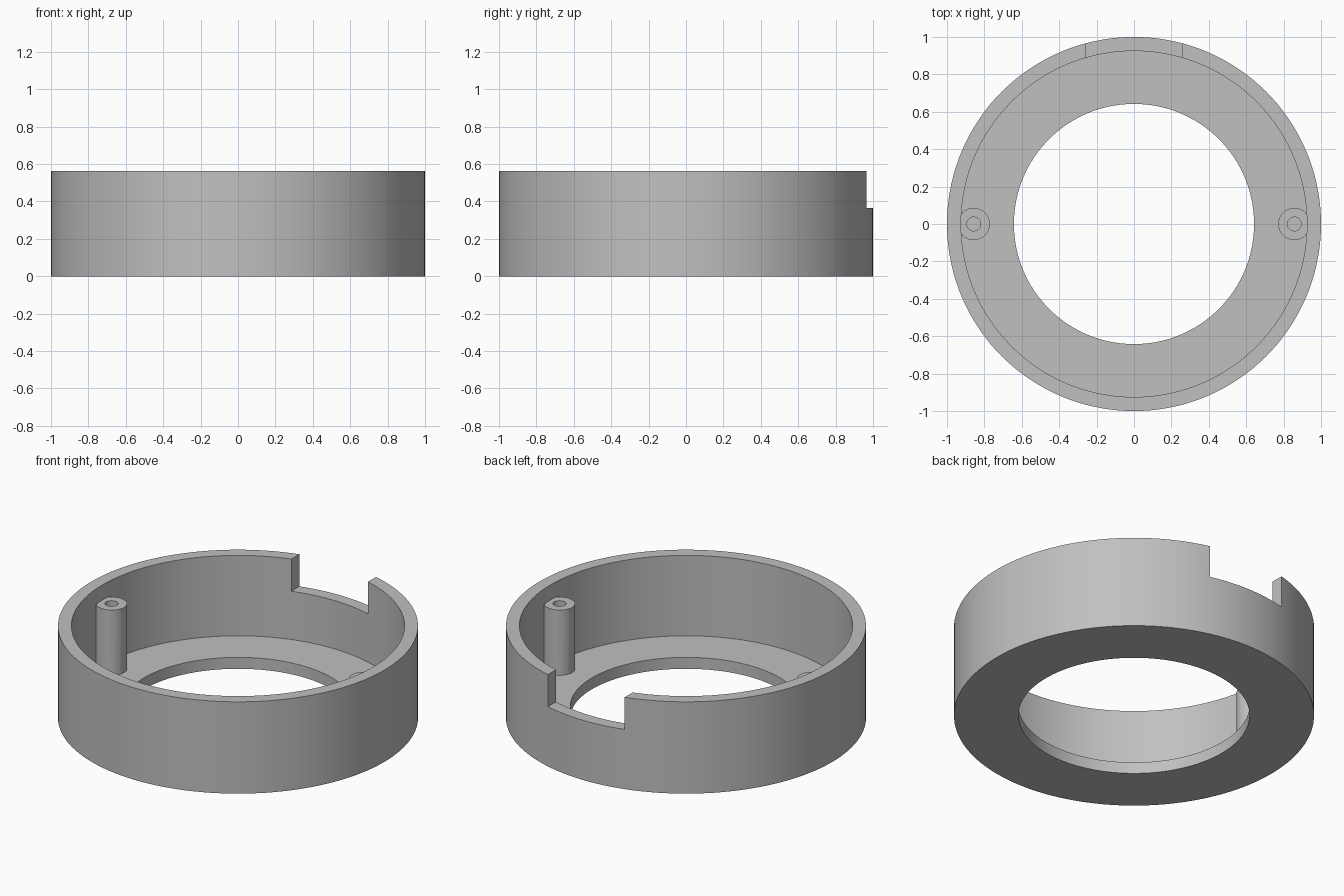
import bpy
import bmesh
import math

cube = bpy.data.objects.get("Cube")
if cube:
    bpy.data.objects.remove(cube, do_unlink=True)

HEIGHT = 0.563
FLOOR = 0.07
OUTER, INNER, HOLE = 1.0, 0.925, 0.642
POST_X, POST_TOP = 0.857, 0.47

grey = bpy.data.materials.new("plain grey")
grey.use_nodes = True
colour = (0.53, 0.53, 0.53, 1)
grey.diffuse_color = colour
grey.node_tree.nodes["Principled BSDF"].inputs["Base Color"].default_value = colour


def add_object(name, bm):
    bmesh.ops.recalc_face_normals(bm, faces=bm.faces)
    mesh = bpy.data.meshes.new(name)
    bm.to_mesh(mesh)
    bm.free()
    mesh.materials.append(grey)
    obj = bpy.data.objects.new(name, mesh)
    bpy.context.collection.objects.link(obj)
    return obj


def lathe(name, profile, steps=144):
    """Revolve a closed (radius, z) profile about the z axis."""
    bm = bmesh.new()
    verts = [bm.verts.new((r, 0, z)) for r, z in profile]
    edges = [bm.edges.new((v, verts[i - 1])) for i, v in enumerate(verts)]
    bmesh.ops.spin(bm, geom=verts + edges, cent=(0, 0, 0), axis=(0, 0, 1),
                   angle=math.tau, steps=steps, use_duplicate=False)
    bmesh.ops.remove_doubles(bm, verts=bm.verts, dist=1e-5)
    return add_object(name, bm)


def cylinder(name, x, radius, bottom, top):
    bm = bmesh.new()
    bmesh.ops.create_cone(bm, cap_ends=True, segments=48, radius1=radius,
                          radius2=radius, depth=top - bottom)
    bmesh.ops.translate(bm, verts=bm.verts, vec=(x, 0, (top + bottom) / 2))
    return add_object(name, bm)


def box(name, low, high):
    bm = bmesh.new()
    bmesh.ops.create_cube(bm, size=1)
    for v in bm.verts:
        v.co = [h if c > 0 else l for c, l, h in zip(v.co, low, high)]
    return add_object(name, bm)


def combine(target, tool, operation):
    """Apply a boolean and remove the tool object."""
    bpy.context.view_layer.objects.active = target
    mod = target.modifiers.new(operation, 'BOOLEAN')
    mod.operation, mod.solver, mod.object = operation, 'EXACT', tool
    bpy.ops.object.modifier_apply(modifier=mod.name)
    bpy.data.objects.remove(tool, do_unlink=True)


# Round wall with an inward floor ring
housing = lathe("ring_housing", [(HOLE, 0), (OUTER, 0), (OUTER, HEIGHT),
                                 (INNER, HEIGHT), (INNER, FLOOR), (HOLE, FLOOR)])

# Notch in the back of the rim
combine(housing, box("notch_cutter", (-0.26, 0.8, 0.366), (0.26, 1.1, 0.7)), 'DIFFERENCE')

# Screw posts merged into the wall, each with a blind bore
for side in (-1, 1):
    combine(housing, cylinder("screw_post", side * POST_X, 0.086, 0.03, POST_TOP), 'UNION')
    combine(housing, cylinder("bore_cutter", side * POST_X, 0.037, FLOOR, POST_TOP + 0.05),
            'DIFFERENCE')

bpy.ops.object.select_all(action='DESELECT')
housing.select_set(True)
bpy.context.view_layer.objects.active = housing
bpy.ops.object.shade_smooth_by_angle(angle=math.radians(30))
